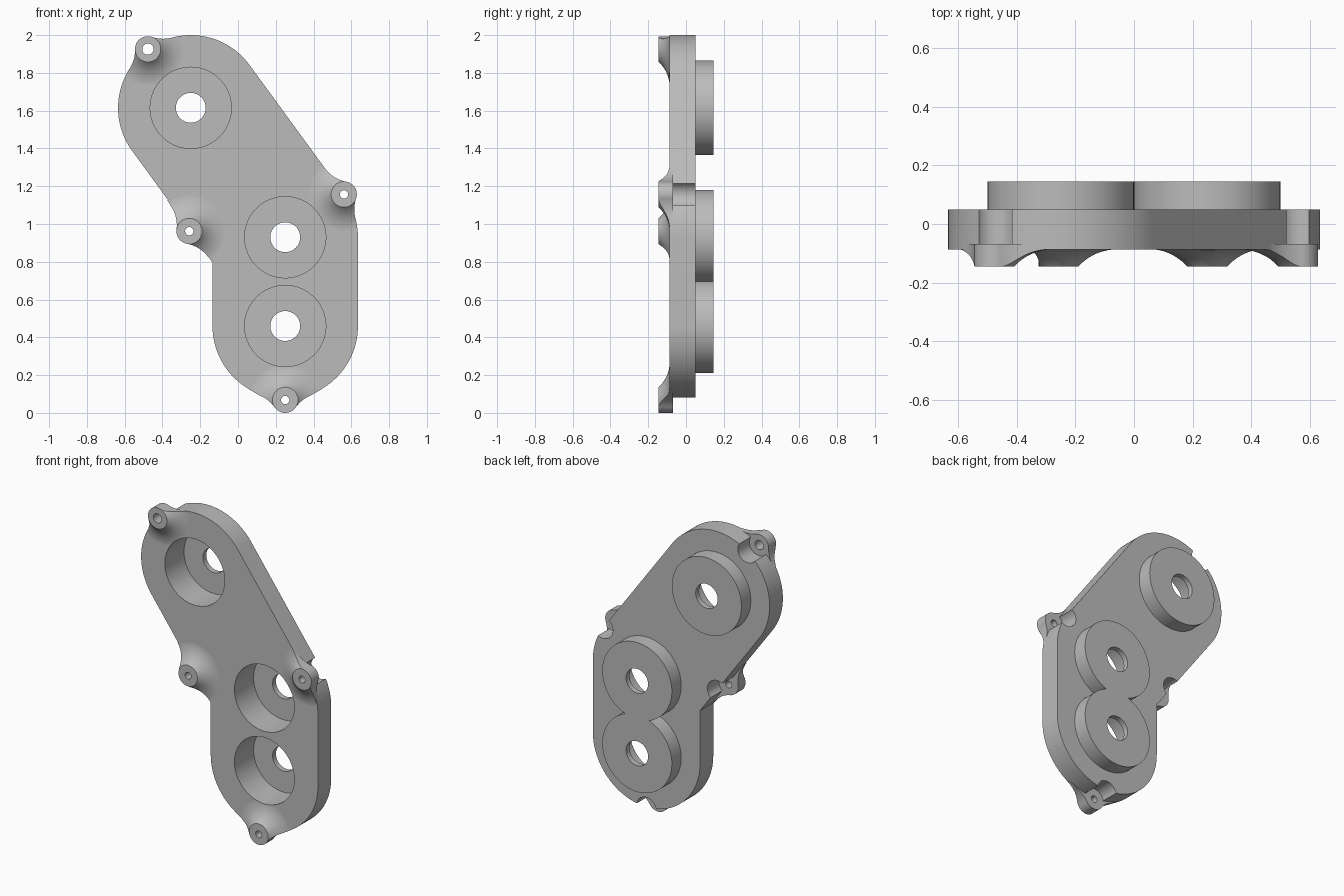
import bpy, bmesh
from math import sin, cos, pi, sqrt, atan2, hypot
from mathutils import Vector

if "Cube" in bpy.data.objects:
    bpy.data.objects.remove(bpy.data.objects["Cube"], do_unlink=True)

# Main dimensions
A = 0.385                                   # plate end radius
TOP, MID, LOW = Vector((-0.25, 1.615)), Vector((0.25, 0.93)), Vector((0.25, 0.46))
FRONT, BACK, LUG_BACK, END = -0.087, 0.049, -0.069, 0.145
LUG_R, FILLET = 0.068, 0.18
AXIS = (TOP - MID).normalized()             # slanted upper arm
SIDE = Vector((AXIS.y, -AXIS.x))            # right-hand side of that arm

grey = bpy.data.materials.new("plain grey")
grey.use_nodes = True
grey.diffuse_color = (0.5, 0.5, 0.5, 1)
grey.node_tree.nodes["Principled BSDF"].inputs["Base Color"].default_value = (0.5, 0.5, 0.5, 1)


def arc(c, r, a0, a1, n=32):
    return [Vector((c[0] + r * cos(a0 + (a1 - a0) * i / n),
                    c[1] + r * sin(a0 + (a1 - a0) * i / n))) for i in range(n + 1)]


def circle(c, r, n=96):
    return arc(c, r, 0, 2 * pi, n)[:-1]


def loft(name, rings):
    """Closed solid from (outline, y) rings with equal point counts."""
    bm = bmesh.new()
    loops = [[bm.verts.new((p[0], y, p[1])) for p in pts] for pts, y in rings]
    for a, b in zip(loops, loops[1:]):
        for i in range(len(a)):
            j = (i + 1) % len(a)
            bm.faces.new((a[i], a[j], b[j], b[i]))
    bm.faces.new(loops[0])
    bm.faces.new(loops[-1])
    bmesh.ops.recalc_face_normals(bm, faces=bm.faces)
    mesh = bpy.data.meshes.new(name)
    bm.to_mesh(mesh)
    bm.free()
    mesh.materials.append(grey)
    ob = bpy.data.objects.new(name, mesh)
    bpy.context.collection.objects.link(ob)
    return ob


def prism(name, pts, y0, y1):
    return loft(name, [(pts, y0), (pts, y1)])


def combine(target, tool, operation):
    mod = target.modifiers.new(operation.lower(), 'BOOLEAN')
    mod.operation, mod.solver, mod.object = operation, 'EXACT', tool
    bpy.context.view_layer.objects.active = target
    bpy.ops.object.modifier_apply(modifier=mod.name)
    bpy.data.objects.remove(tool, do_unlink=True)


# Bent plate outline
tilt = atan2(SIDE.y, SIDE.x)
left_edge = TOP - SIDE * A
t = (MID.x - A - left_edge.x) / -AXIS.x
elbow = left_edge - AXIS * t
outline = (arc(LOW, A, pi, 2 * pi, 64) + arc(MID, A, 0, tilt, 16)
           + arc(TOP, A, tilt, tilt + pi, 64) + [elbow])
plate = prism("cover_plate", outline, FRONT, BACK)

# Round bearing housings on the back
for c in (TOP, MID, LOW):
    combine(plate, prism("housing", circle(c, 0.25), 0.0, END), 'UNION')


def horn_side(k):
    """Half of a lug footprint: plate edge, fillet and start of the lug circle."""
    b = FILLET - LUG_R * (LUG_R + 2 * FILLET) * k / 2
    a = sqrt((LUG_R + FILLET) ** 2 - b * b)
    edge = lambda u: (sqrt(A * A - u * u) - A if k else 0.0) - 0.002
    u_t = a * A / (A + FILLET) if k else a
    v_t = sqrt(A * A - u_t * u_t) - A if k else 0.0
    start = atan2(v_t - b, u_t - a)
    stop = atan2(-b, -a)
    pts = [Vector((u, edge(u))) for u in (0.25, 0.23, u_t + 0.01)]
    return pts + arc((a, b), FILLET, start, stop, 14)


def lug_outline(pos, n, k_plus, k_minus):
    right = horn_side(k_plus)
    left = [Vector((-p.x, p.y)) for p in reversed(horn_side(k_minus))]
    a0 = atan2(right[-1].y, right[-1].x)
    a1 = atan2(left[0].y, left[0].x)
    pts = right + arc((0, 0), LUG_R, a0, a1, 28)[1:-1] + left
    pts += [Vector((-0.25, -0.25)), Vector((0.25, -0.25))]
    tangent = Vector((n.y, -n.x))
    return [pos + tangent * p.x + n * p.y for p in pts]


# Screw lugs: position, outward direction, edge curvature each side, hole radius
K = 1 / A
lugs = [(TOP + AXIS * A, AXIS, K, K, 0.03),
        (MID + SIDE * A, SIDE, K, 0, 0.022),
        (Vector((-0.258, 0.962)), -SIDE, 0, 0, 0.022),
        (Vector((0.25, LUG_R)), Vector((0, -1)), K, K, 0.022)]

# Screw head clearance notches in the back
for pos, *_ in lugs:
    combine(plate, prism("notch", circle(pos, 0.07, 64), FRONT + 0.006, 0.3), 'DIFFERENCE')

# Lugs flaring smoothly into the front face
height, spread, steps = END + FRONT, 0.132, 12
radius = (spread ** 2 + height ** 2) / (2 * height)
sweep = atan2(spread, radius - height)
for pos, n, k_plus, k_minus, hole in lugs:
    rings = [(circle(pos, LUG_R), -END)]
    for i in range(1, steps + 1):
        a = sweep * (1 - i / steps)
        y = FRONT - radius * (1 - cos(a))
        rings.append((circle(pos, LUG_R + spread - radius * sin(a)), y + 0.0004 * i / steps))
    rings.append((circle(pos, LUG_R + spread), -0.03))
    lug = loft("screw_lug", rings)
    foot = prism("lug_footprint", lug_outline(pos, n, k_plus, k_minus), -0.3, LUG_BACK)
    combine(lug, foot, 'INTERSECT')
    combine(plate, lug, 'UNION')

# Screw holes, bearing bores and shaft holes
for pos, *_, hole in lugs:
    combine(plate, prism("screw_hole", circle(pos, hole, 32), -0.3, 0.3), 'DIFFERENCE')
for c in (TOP, MID, LOW):
    combine(plate, prism("bore", circle(c, 0.215), -0.3, 0.11), 'DIFFERENCE')
    combine(plate, prism("shaft_hole", circle(c, 0.079, 64), -0.3, 0.3), 'DIFFERENCE')

# Smooth curved walls, keep the flat faces flat
bpy.ops.object.select_all(action='DESELECT')
plate.select_set(True)
bpy.context.view_layer.objects.active = plate
bpy.ops.object.shade_smooth_by_angle(angle=0.5)
for f in plate.data.polygons:
    if abs(f.normal.y) > 0.9999:
        f.use_smooth = False
